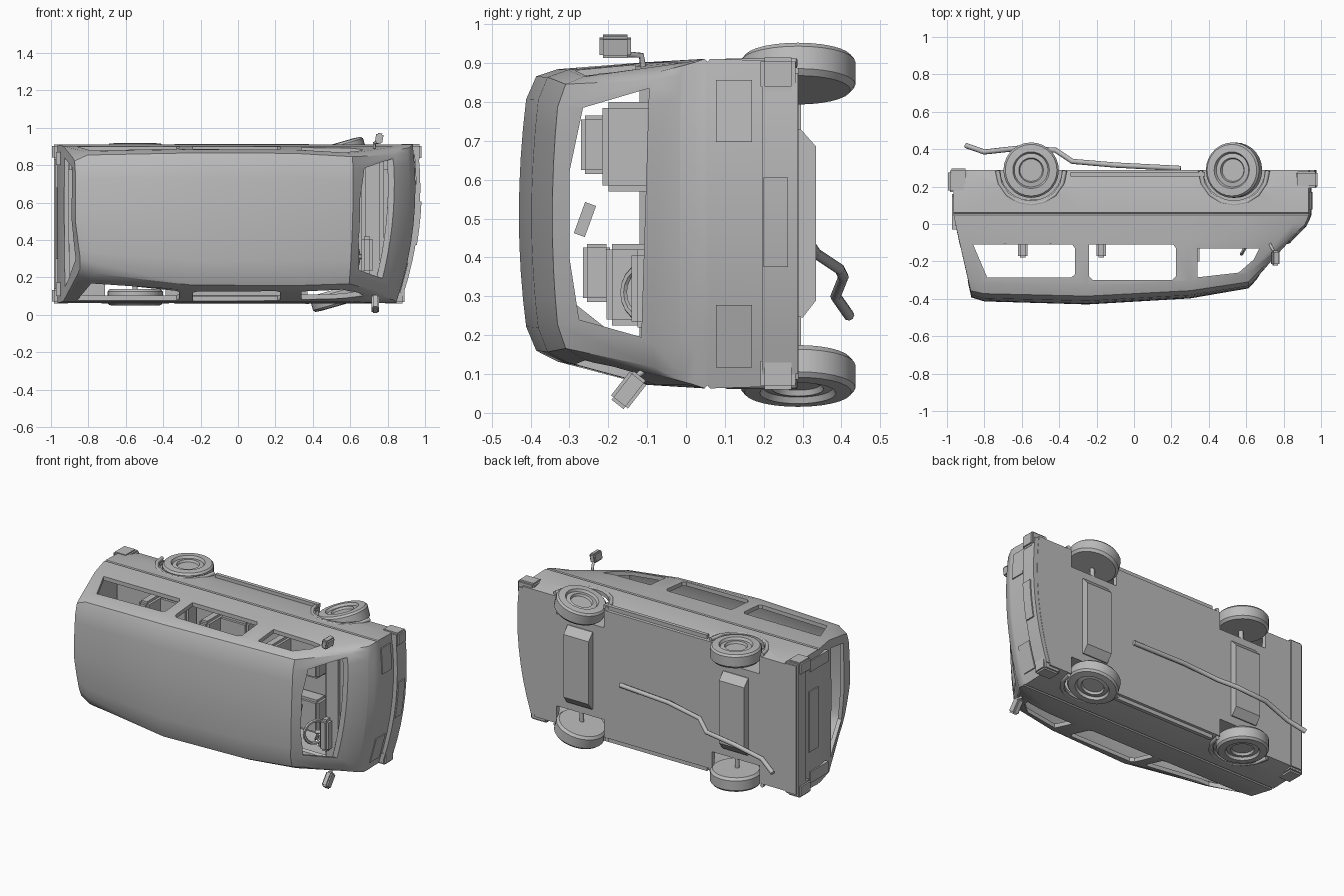
import bpy, bmesh, math
from mathutils import Matrix, Vector

cube = bpy.data.objects.get("Cube")
if cube:
    bpy.data.objects.remove(cube, do_unlink=True)

MID = 0.487  # height of the van's centre plane (it lies on its side)
GREY = (0.5, 0.5, 0.5, 1)
grey = bpy.data.materials.new("plain_grey")
grey.use_nodes = True
grey.diffuse_color = GREY
grey.node_tree.nodes["Principled BSDF"].inputs["Base Color"].default_value = GREY


def clamp(v):
    return max(0.0, min(1.0, v))


def select(ob):
    bpy.ops.object.select_all(action='DESELECT')
    ob.select_set(True)
    bpy.context.view_layer.objects.active = ob


def finish(name, bm, smooth=True):
    bmesh.ops.recalc_face_normals(bm, faces=bm.faces)
    me = bpy.data.meshes.new(name)
    bm.to_mesh(me)
    bm.free()
    me.materials.append(grey)
    ob = bpy.data.objects.new(name, me)
    bpy.context.collection.objects.link(ob)
    if smooth:
        select(ob)
        bpy.ops.object.shade_smooth_by_angle(angle=math.radians(32))
    return ob


def bow(v):
    """Curve the nose forward in the middle, with a slight skew."""
    s = (v.z - MID) / 0.42
    v.x += clamp((v.x - 0.5) / 0.4) * (0.05 * (1 - min(1, s * s)) + 0.045 * s)


def split_across(bm):
    edges = [e for e in bm.edges
             if (e.verts[0].co.z - MID) * (e.verts[1].co.z - MID) < 0]
    if edges:
        bmesh.ops.subdivide_edges(bm, edges=edges, cuts=7, use_grid_fill=True)


def block(name, lo, hi, tilt=None, bent=False, bevel=0.0):
    bm = bmesh.new()
    bmesh.ops.create_cube(bm, size=1)
    lo, hi = Vector(lo), Vector(hi)
    size, mid = hi - lo, (lo + hi) / 2
    rot = Matrix.Rotation(math.radians(tilt[0]), 4, tilt[1]) if tilt else Matrix()
    bm.transform(Matrix.Translation(mid) @ rot @ Matrix.Diagonal((*size, 1)))
    if bevel:
        bmesh.ops.bevel(bm, geom=bm.edges[:], offset=bevel, segments=2, affect='EDGES')
    if bent:
        split_across(bm)
        for v in bm.verts:
            bow(v.co)
    return finish(name, bm)


def prism(name, pts, axis, a, b):
    """Extrude a flat outline along x or z."""
    bm = bmesh.new()
    def at(p, d):
        return (d, p[0], p[1]) if axis == 'X' else (p[0], p[1], d)
    f = bm.faces.new([bm.verts.new(at(p, a)) for p in pts])
    geo = bmesh.ops.extrude_face_region(bm, geom=[f])['geom']
    shift = Vector(at((0, 0), b - a))
    bmesh.ops.translate(bm, vec=shift, verts=[g for g in geo if isinstance(g, bmesh.types.BMVert)])
    return finish(name, bm, False)


def rod(name, pts, radius, sides=2):
    cu = bpy.data.curves.new(name, 'CURVE')
    cu.dimensions = '3D'
    cu.bevel_depth, cu.bevel_resolution, cu.use_fill_caps = radius, sides, True
    sp = cu.splines.new('POLY')
    sp.points.add(len(pts) - 1)
    for q, p in zip(sp.points, pts):
        q.co = (*p, 1)
    cu.materials.append(grey)
    ob = bpy.data.objects.new(name, cu)
    bpy.context.collection.objects.link(ob)
    return ob


# Body shell: sections from rear to nose (sill x, roof x, roof y, roof half width)
SECTIONS = [(-.965, -.87, -.365, .32), (-.9, -.8, -.385, .35), (-.25, -.25, -.40, .36),
            (.3, .3, -.37, .36), (.58, .6, -.32, .345), (.82, .8, -.085, .37), (.89, .865, -.015, .385)]
LOWER = [(.29, .40), (.2, .42), (.062, .424), (.055, .416), (.048, .424)]
bm = bmesh.new()
rings = []
for xb, xt, top, hw in SECTIONS:
    half = [(xb, y, w) for y, w in LOWER]
    for f, w in ((.326, .415), (.84, hw + .022), (.96, hw), (1, hw - .06)):
        half.append((xb + (xt - xb) * f, .04 + (top - .04) * f, w))
    ring = [(x, y, MID + w) for x, y, w in half] + [(x, y, MID - w) for x, y, w in reversed(half)]
    rings.append([bm.verts.new(p) for p in ring])
n = len(rings[0])
for r, s in zip(rings, rings[1:]):
    for i in range(n):
        j = (i + 1) % n
        bm.faces.new((r[i], r[j], s[j], s[i]))
for r in (rings[0], rings[-1]):
    for i in range(n // 2 - 1):
        bm.faces.new((r[i], r[i + 1], r[n - 2 - i], r[n - 1 - i]))
split_across(bm)
for v in bm.verts:
    c = v.co
    bow(c)
    w, high = c.z - MID, clamp((-c.y - .1) / .3)
    c.y -= .03 * clamp(1 - (w / .38) ** 2) * clamp(-c.y / .4)
    c.z += .02 * high
    if w < 0:  # lower roof edge pushed in, most of all at the rear corner
        dent = high * clamp((-c.x - .55) / .3) * clamp(-w / .35)
        c.z += .015 * high * clamp(-w / .3) + .07 * dent
        c.x += .04 * dent
body = finish("body_shell", bm, False)
solid = body.modifiers.new("wall", 'SOLIDIFY')
solid.thickness, solid.offset = .025, -1

# Window and wheel arch cutters
WHEELS_X = (-.55, .535)
cutters = [
    prism("rear_side_cutter", [(-.86, -.11), (-.33, -.11), (-.315, -.13), (-.315, -.27),
                               (-.335, -.285), (-.785, -.285)], 'Z', -.2, 1.2),
    prism("middle_side_cutter", [(-.24, -.11), (.21, -.11), (.225, -.13), (.225, -.28),
                                 (.205, -.3), (-.22, -.3), (-.24, -.28)], 'Z', -.2, 1.2),
    prism("front_side_cutter", [(.34, -.13), (.67, -.13), (.64, -.19), (.56, -.26),
                                (.34, -.285)], 'Z', -.2, 1.2),
    prism("windshield_cutter", [(-.095, .835), (-.265, .785), (-.3, .62), (-.3, .4),
                                (-.275, .24), (-.115, .195)], 'X', .5, 1.3),
    prism("rear_window_cutter", [(-.12, .84), (-.3, .79), (-.31, .3), (-.12, .15)], 'X', -1.3, -.83)]
for x in WHEELS_X:
    for s in (-1, 1):
        arch = [(x + .165 * math.cos(a * math.pi / 12), .29 + .165 * math.sin(a * math.pi / 12))
                for a in range(24)]
        cutters.append(prism("arch_cutter", arch, 'Z', MID + s * .29, MID + s * .6))
for c in cutters:
    c.hide_render = True
    m = body.modifiers.new("cut", 'BOOLEAN')
    m.operation, m.solver, m.object = 'DIFFERENCE', 'EXACT', c
select(body)
for m in list(body.modifiers):
    bpy.ops.object.modifier_apply(modifier=m.name)
for c in cutters:
    bpy.data.objects.remove(c, do_unlink=True)
select(body)
bpy.ops.object.shade_smooth_by_angle(angle=math.radians(32))

# Floor and underbody
block("floor", (-.93, .125, MID - .29), (.82, .286, MID + .29))
for x in WHEELS_X:
    prism("axle_box", [(.28, .25), (.3, .245), (.335, .29), (.335, .685), (.295, .73), (.28, .73)],
          'X', x - .09, x + .085)
    rod("axle", [(x, .275, .1), (x, .275, .87)], .014)
rod("exhaust_pipe", [(.25, .297, .45), (-.1, .315, .44), (-.33, .335, .41), (-.42, .395, .37),
                     (-.62, .405, .35), (-.8, .385, .3), (-.9, .42, .25)], .014)


def wheel(x, side, turn):
    """Lathe one wheel about its axle."""
    prof = [(0, -.045), (.135, -.045), (.148, -.03), (.148, .03), (.138, .042), (.098, .045),
            (.09, .03), (.066, .034), (.06, .02), (0, .02)]
    bm = bmesh.new()
    vs = [bm.verts.new((r, 0, h)) for r, h in prof]
    es = [bm.edges.new(p) for p in zip(vs, vs[1:])]
    bmesh.ops.spin(bm, geom=vs + es, cent=(0, 0, 0), axis=(0, 0, 1), angle=2 * math.pi, steps=28)
    bmesh.ops.remove_doubles(bm, verts=bm.verts, dist=.0005)
    flip = Matrix.Rotation(math.pi, 4, 'X') if side < 0 else Matrix()
    spot = Matrix.Translation((x, .288, MID - .003 + side * .39))
    bm.transform(spot @ Matrix.Rotation(math.radians(-turn), 4, 'Y') @ flip)
    finish("wheel", bm)


for x, turn in zip(WHEELS_X, (0, 16)):
    for s in (-1, 1):
        wheel(x, s, turn)
        rod("arch_flare", [(x + .18 * math.cos(a * math.pi / 8), .285 - .18 * math.sin(a * math.pi / 8),
                            MID + s * .413) for a in range(9)], .012)

# Bumpers, lamps and trim
block("front_bumper", (.85, .195, .10), (.915, .288, .875), bent=True)
block("front_plate", (.91, .2, .375), (.922, .262, .605), bent=True)
block("rear_bumper", (-.985, .2, .075), (-.89, .296, .905), bevel=.01)
block("tailgate_panel", (-.973, .07, .3), (-.95, .16, .68))
for s in (-1, 1):
    c = MID + s * .385
    x = .91 + s * .045
    block("bumper_end", (x - .09, .192, c - .042), (x + .025, .282, c + .042), bevel=.01)
    block("rear_bumper_end", (-.995, .17, c - .04), (-.9, .285, c + .04), bevel=.01)
    c = MID + s * .29
    block("headlamp", (.87, .077, c - .08), (.896, .17, c + .08), bent=True)
    c = MID + s * .35
    block("tail_lamp", (-.973, -.03, c - .035), (-.95, .15, c + .035))
    c = MID + s * .416
    block("side_step", (-.34, .255, c - .012), (.38, .278, c + .012))

# Door mirrors and cabin mirror
block("left_mirror", (.735, -.222, .915), (.775, -.142, .972), tilt=(10, 'Y'), bevel=.008)
rod("left_mirror_arm", [(.75, -.15, .922), (.73, -.115, .92), (.73, -.11, .89)], .008)
block("right_mirror", (.715, -.175, .012), (.755, -.12, .105), tilt=(-38, 'X'), bevel=.008)
rod("right_mirror_arm", [(.735, -.125, .095), (.72, -.1, .115)], .008)
block("cabin_mirror", (.6, -.275, .455), (.615, -.245, .54), tilt=(-20, 'X'))


# Seats, dashboard and steering wheel
def seat(name, x, z, wide, top, heads, head_top, head_wide):
    block(name + "_cushion", (x, .02, z - wide / 2), (x + .2, .13, z + wide / 2), bevel=.015)
    block(name + "_back", (x - .06, top, z - wide / 2), (x + .01, .13, z + wide / 2), bevel=.015)
    for h in heads:
        block(name + "_headrest", (x - .05, head_top, h - head_wide / 2),
              (x, top + .01, h + head_wide / 2), bevel=.01)


seat("left_front_seat", .34, .685, .23, -.215, (.69,), -.27, .15)
seat("right_front_seat", .34, .33, .21, -.205, (.36,), -.265, .15)
seat("middle_bench", -.15, .487, .62, -.1, (.31, .66), -.18, .13)
seat("rear_bench", -.57, .487, .64, -.1, (.31, .66), -.18, .13)
block("dashboard", (.66, -.09, .14), (.78, .08, .84), bevel=.02)
block("instrument_hood", (.66, -.14, .22), (.72, -.07, .42), bevel=.015)
bpy.ops.mesh.primitive_torus_add(major_segments=20, minor_segments=6, major_radius=.07,
                                 minor_radius=.01, location=(.61, -.1, .31),
                                 rotation=(math.radians(90), 0, math.radians(60)))
ring = bpy.context.object
ring.name = "steering_wheel"
ring.data.materials.append(grey)
rod("steering_column", [(.61, -.1, .31), (.7, -.05, .31)], .012)
